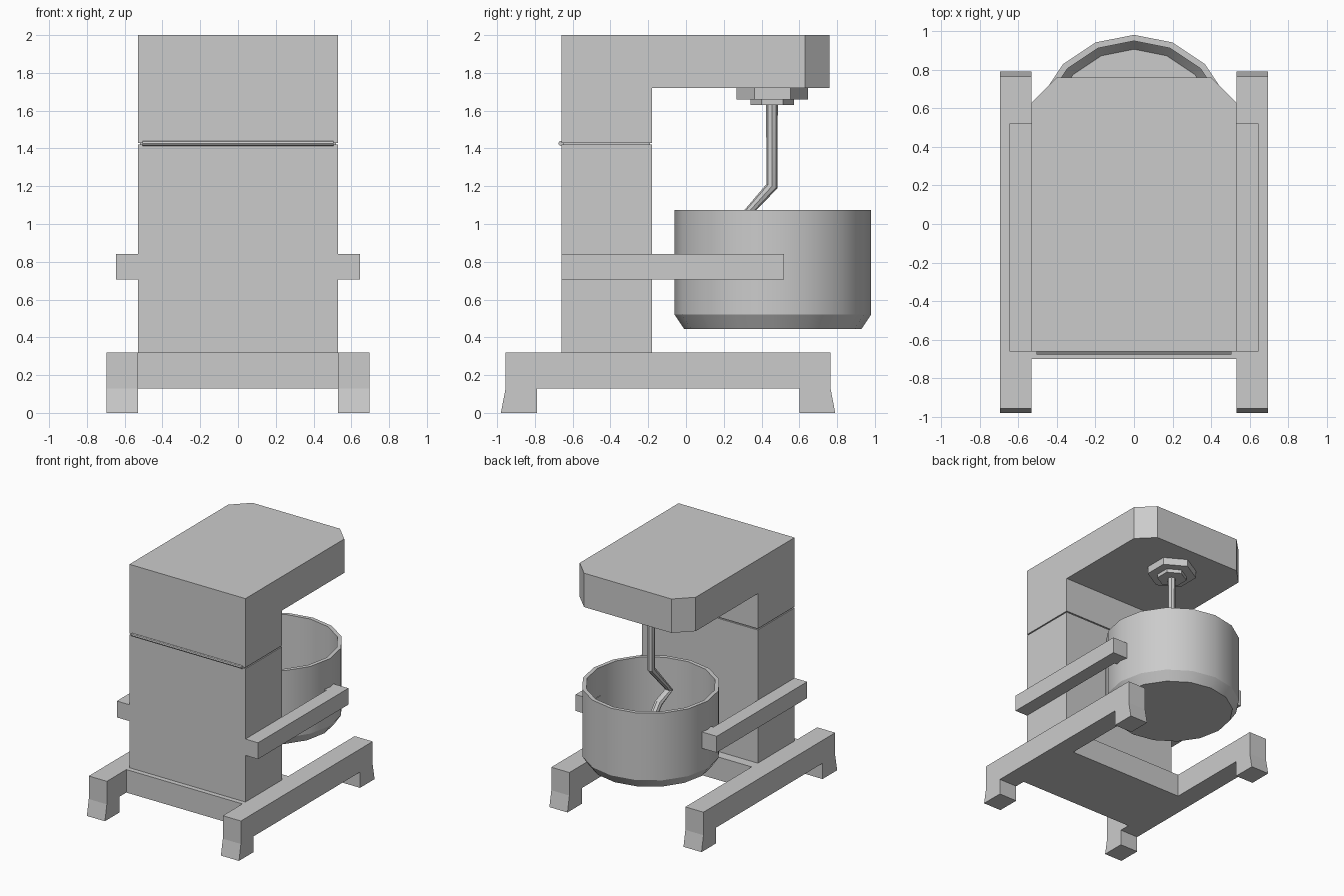
import bpy, bmesh
from math import pi, cos, sin, radians
from mathutils import Vector

cube = bpy.data.objects.get("Cube")
if cube:
    bpy.data.objects.remove(cube, do_unlink=True)

grey = bpy.data.materials.new("plain grey")
grey.use_nodes = True
grey.diffuse_color = (0.6, 0.6, 0.6, 1)
grey.node_tree.nodes["Principled BSDF"].inputs["Base Color"].default_value = (0.6, 0.6, 0.6, 1)


def finish(name, bm, smooth=False):
    bmesh.ops.recalc_face_normals(bm, faces=bm.faces)
    mesh = bpy.data.meshes.new(name)
    bm.to_mesh(mesh)
    bm.free()
    mesh.materials.append(grey)
    obj = bpy.data.objects.new(name, mesh)
    bpy.context.collection.objects.link(obj)
    if smooth:
        bpy.ops.object.select_all(action='DESELECT')
        obj.select_set(True)
        bpy.context.view_layer.objects.active = obj
        bpy.ops.object.shade_smooth_by_angle(angle=radians(30))
    return obj


def side_profile(points, x0, x1):
    """Extrude a (y, z) outline across x."""
    bm = bmesh.new()
    face = bm.faces.new([bm.verts.new((x0, y, z)) for y, z in points])
    new = bmesh.ops.extrude_face_region(bm, geom=[face])["geom"]
    bmesh.ops.translate(bm, vec=(x1 - x0, 0, 0),
                        verts=[v for v in new if isinstance(v, bmesh.types.BMVert)])
    return bm


def box(name, x0, x1, y0, y1, z0, z1):
    return finish(name, side_profile([(y0, z0), (y1, z0), (y1, z1), (y0, z1)], x0, x1))


def revolve(name, profile, sides, centre_y, smooth=False):
    """Turn an (r, z) profile around a vertical axis, vertices on the y axis."""
    bm = bmesh.new()
    rings = []
    for r, z in profile:
        angles = [2 * pi * i / sides for i in range(sides)]
        rings.append([bm.verts.new((r * sin(a), centre_y + r * cos(a), z)) for a in angles])
    for low, high in zip(rings, rings[1:]):
        for i in range(sides):
            j = (i + 1) % sides
            bm.faces.new((low[i], low[j], high[j], high[i]))
    bm.faces.new(rings[0])
    bm.faces.new(rings[-1])
    return finish(name, bm, smooth)


# Base plate and column
box("base_plate", -0.53, 0.53, -0.70, -0.10, 0.13, 0.32)
box("column", -0.53, 0.53, -0.66, -0.18, 0.32, 1.42)
box("hinge_seam", -0.52, 0.52, -0.65, -0.19, 1.42, 1.43)

# Tilting head with chamfered rear corners
head = side_profile([(-0.66, 1.43), (-0.18, 1.43), (-0.18, 1.72),
                     (0.76, 1.72), (0.76, 2.0), (-0.66, 2.0)], -0.53, 0.53)
corners = [e for e in head.edges if all(v.co.y > 0.7 for v in e.verts)
           and abs(e.verts[0].co.z - e.verts[1].co.z) > 0.1]
bmesh.ops.bevel(head, geom=corners, offset=0.13, segments=1, affect='EDGES')
finish("head", head)

# Hinge rod across the front
bm = bmesh.new()
bmesh.ops.create_cone(bm, cap_ends=True, segments=8, radius1=0.013, radius2=0.013, depth=1.01)
for v in bm.verts:
    v.co = Vector((v.co.z, v.co.x - 0.663, v.co.y + 1.427))
finish("hinge_rod", bm, True)

# Legs, bowl arms and bowl lugs on both sides
leg = [(-0.98, 0), (-0.79, 0), (-0.79, 0.13), (0.6, 0.13), (0.6, 0), (0.79, 0),
       (0.765, 0.13), (0.765, 0.32), (-0.955, 0.32), (-0.955, 0.13)]
for side, s in (("left", 1), ("right", -1)):
    finish(side + "_leg", side_profile(leg, s * 0.53, s * 0.695))
    box(side + "_bowl_arm", s * 0.53, s * 0.645, -0.66, 0.52, 0.705, 0.84)
    box(side + "_bowl_lug", s * 0.48, s * 0.53, 0.40, 0.52, 0.705, 0.84)

# Bowl with a wall thickness
revolve("bowl", [(0.47, 0.445), (0.52, 0.52), (0.52, 1.075),
                 (0.488, 1.075), (0.488, 0.53), (0.445, 0.475)], 16, 0.46, True)

# Hexagonal hub under the head
revolve("hub", [(0.19, 1.66), (0.19, 1.72)], 6, 0.457)
revolve("hub_collar", [(0.115, 1.63), (0.115, 1.66)], 6, 0.457)

# Bent dough hook, swept along a path then turned into a mesh
curve = bpy.data.curves.new("dough_hook_path", 'CURVE')
curve.dimensions = '3D'
curve.bevel_depth = 0.031
curve.bevel_resolution = 2
curve.use_fill_caps = True
path = [(0.455, 1.63), (0.455, 1.2), (0.22, 0.94), (0.36, 0.88), (0.46, 0.76), (0.46, 0.62)]
spline = curve.splines.new('POLY')
spline.points.add(len(path) - 1)
for point, (y, z) in zip(spline.points, path):
    point.co = (0, y, z, 1)
helper = bpy.data.objects.new("dough_hook_path", curve)
bpy.context.collection.objects.link(helper)
bpy.context.view_layer.update()
mesh = bpy.data.meshes.new_from_object(helper)
bm = bmesh.new()
bm.from_mesh(mesh)
bpy.data.objects.remove(helper, do_unlink=True)
bpy.data.meshes.remove(mesh)
finish("dough_hook", bm, True)
